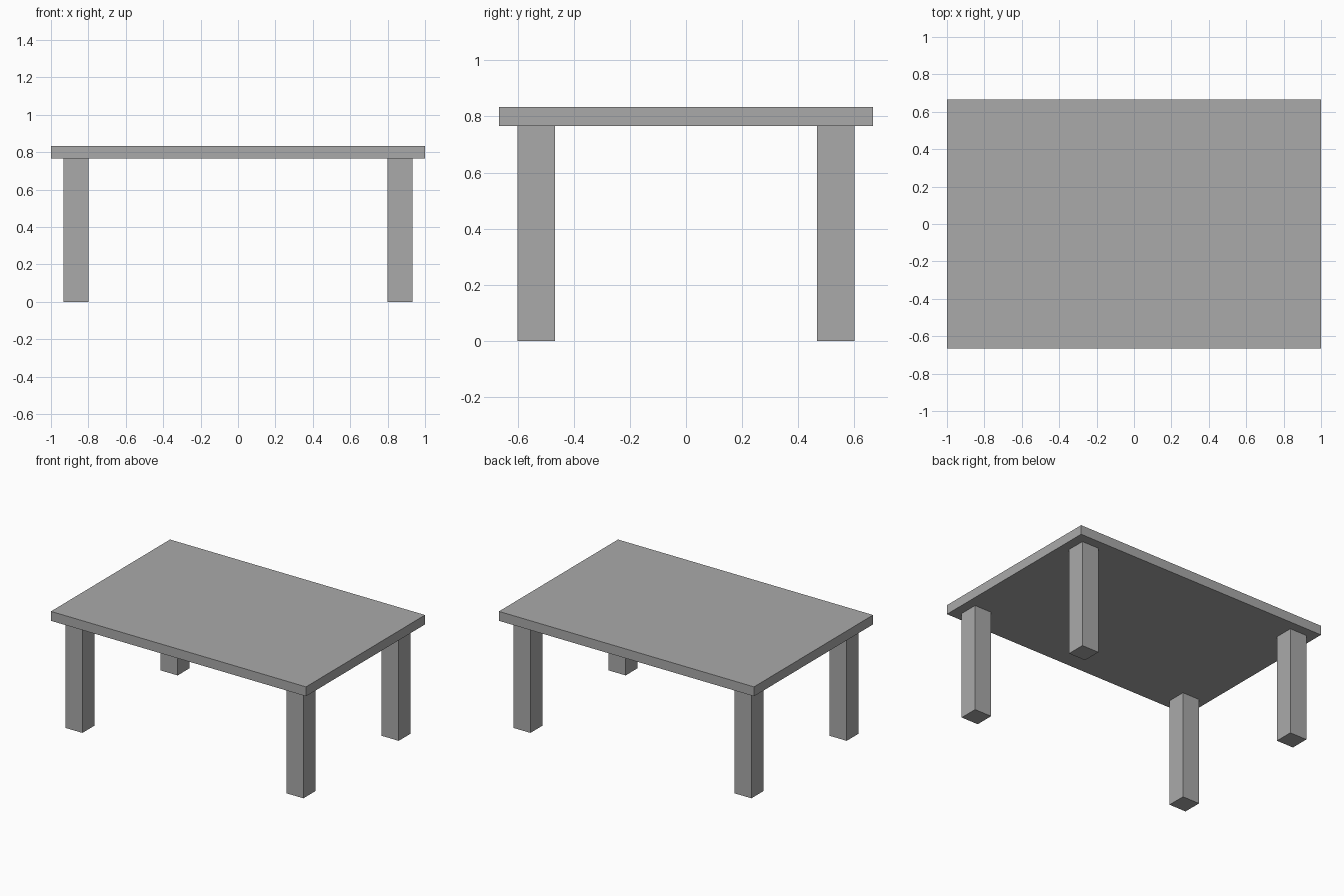
import bpy

cube = bpy.data.objects.get("Cube")
if cube:
    bpy.data.objects.remove(cube, do_unlink=True)

# Single grey finish
GREY = (0.4, 0.4, 0.4, 1.0)
grey = bpy.data.materials.new("grey")
grey.use_nodes = True
grey.diffuse_color = GREY
grey.node_tree.nodes["Principled BSDF"].inputs["Base Color"].default_value = GREY


def box(name, centre, size):
    """Add a flat-shaded box with its dimensions applied."""
    bpy.ops.mesh.primitive_cube_add(size=1, location=centre)
    obj = bpy.context.object
    obj.name = name
    obj.scale = size
    bpy.ops.object.transform_apply(location=False, rotation=False, scale=True)
    obj.data.materials.append(grey)
    return obj


LENGTH, DEPTH, HEIGHT = 2.0, 4 / 3, 0.8333
TOP_THICKNESS = 0.0667
LEG_WIDTH = 0.1333
INSET = 0.0667  # gap from tabletop edge to leg
LEG_HEIGHT = HEIGHT - TOP_THICKNESS

# Tabletop
box("tabletop", (0, 0, HEIGHT - TOP_THICKNESS / 2), (LENGTH, DEPTH, TOP_THICKNESS))

# Four square legs, inset from the corners
leg_x = LENGTH / 2 - INSET - LEG_WIDTH / 2
leg_y = DEPTH / 2 - INSET - LEG_WIDTH / 2
for y_name, sy in (("front", -1), ("back", 1)):
    for x_name, sx in (("left", 1), ("right", -1)):
        box(f"{y_name}_{x_name}_leg", (sx * leg_x, sy * leg_y, LEG_HEIGHT / 2),
            (LEG_WIDTH, LEG_WIDTH, LEG_HEIGHT))
